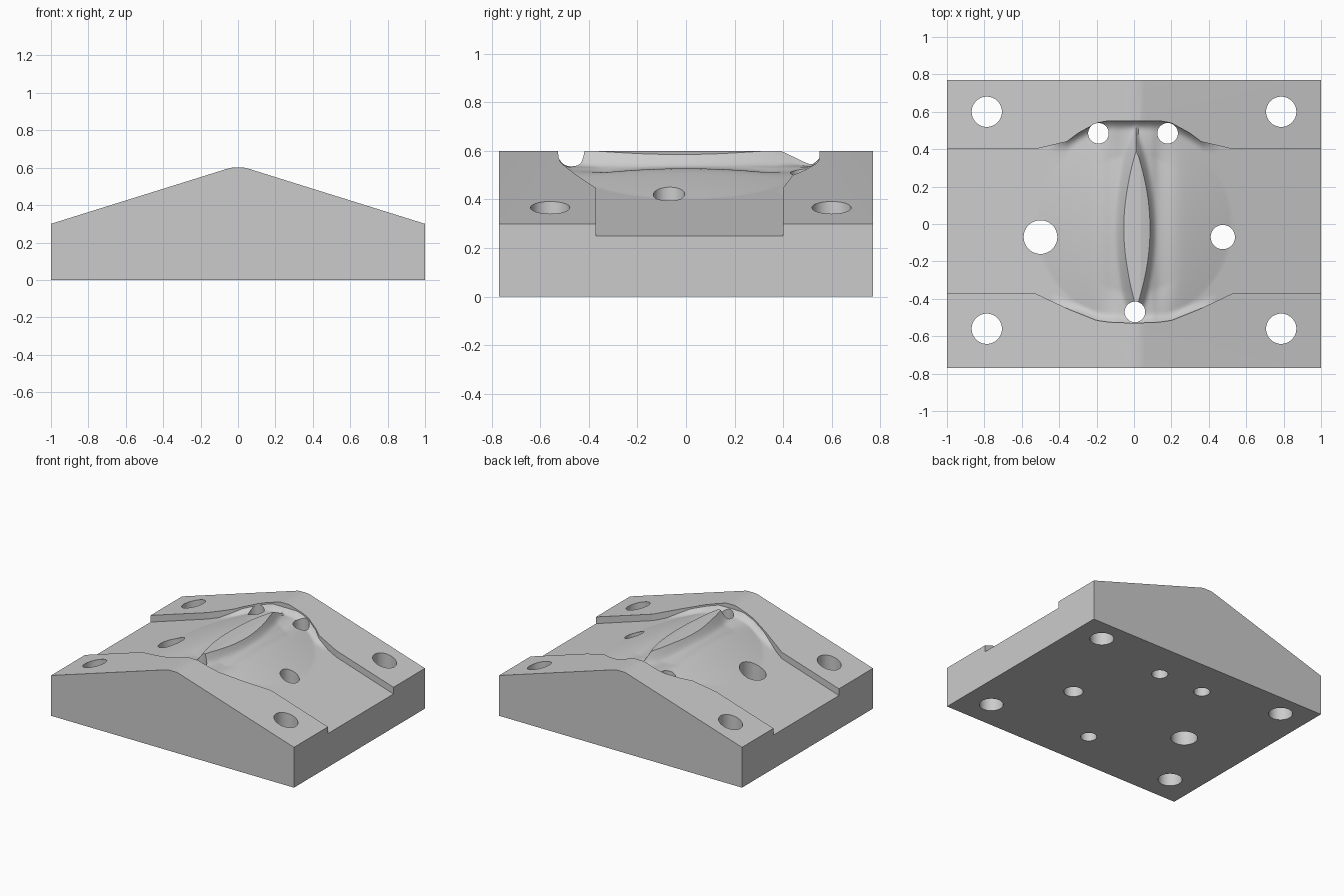
import bpy, bmesh, math
from mathutils import Matrix

cube = bpy.data.objects.get("Cube")
if cube:
    bpy.data.objects.remove(cube, do_unlink=True)

grey = bpy.data.materials.new("plain grey")
grey.use_nodes = True
COLOUR = (0.6, 0.6, 0.6, 1)
grey.diffuse_color = COLOUR
grey.node_tree.nodes["Principled BSDF"].inputs["Base Color"].default_value = COLOUR


def make_object(name, bm):
    bmesh.ops.recalc_face_normals(bm, faces=bm.faces)
    mesh = bpy.data.meshes.new(name)
    bm.to_mesh(mesh)
    bm.free()
    mesh.materials.append(grey)
    obj = bpy.data.objects.new(name, mesh)
    bpy.context.collection.objects.link(obj)
    return obj


def cut(target, cutter):
    cutter.hide_render = True
    mod = target.modifiers.new("cut", 'BOOLEAN')
    mod.operation = 'DIFFERENCE'
    mod.solver = 'EXACT'
    mod.object = cutter
    bpy.context.view_layer.objects.active = target
    bpy.ops.object.modifier_apply(modifier=mod.name)
    bpy.data.objects.remove(cutter, do_unlink=True)


def clamp(v):
    return max(0.0, min(1.0, v))


def smooth(v):
    v = clamp(v)
    return v * v * (3 - 2 * v)


def interpolate(points, x):
    for (x0, y0), (x1, y1) in zip(points, points[1:]):
        if x <= x1:
            return y0 + (y1 - y0) * (x - x0) / (x1 - x0)
    return points[-1][1]


# Gabled block
profile = [(-1, 0), (1, 0), (1, 0.3), (0.055, 0.595), (0.035, 0.6),
           (-0.035, 0.6), (-0.055, 0.595), (-1, 0.3)]
bm = bmesh.new()
face = bm.faces.new([bm.verts.new((x, -0.77, z)) for x, z in profile])
extruded = bmesh.ops.extrude_face_region(bm, geom=[face])["geom"]
bmesh.ops.translate(bm, vec=(0, 1.54, 0),
                    verts=[v for v in extruded if isinstance(v, bmesh.types.BMVert)])
block = make_object("mould_block", bm)

# Plan outline of the cross channel, widening into the hollow (by distance from centre)
FRONT = [(0, -0.53), (0.13, -0.525), (0.2, -0.515), (0.35, -0.455), (0.53, -0.37)]
BACK = [(0, 0.55), (0.15, 0.55), (0.2, 0.54), (0.3, 0.485), (0.36, 0.44), (0.53, 0.4)]


def floor_height(x, y, edge):
    low = 0.566 - 0.316 * max(abs(x), 0.1)
    # Soft swelling with a groove on each side of the ridge
    swell = max(0, 1 - (x / 0.52) ** 2 - (y / 0.52) ** 2)
    low += 0.04 * swell
    low -= 0.03 * math.exp(-((abs(x - 0.015) - 0.11) / 0.07) ** 2) * clamp(swell * 2)
    # Rounded foot of the hollow's end walls
    low += 0.035 * clamp(1 - edge / 0.05) ** 2 * clamp((0.45 - abs(x)) / 0.15)
    # Central ridge, rising through the roof so a leaf-shaped crest stays
    side = x - 0.015
    half = 0.055 * (1 - ((y + 0.03) / 0.4) ** 2)
    width = 0.05 if side > 0 else 0.07
    rise = smooth(0.5 - (abs(side) - half) / (2 * width)) * clamp((y + 0.5) / 0.08)
    return low + (0.675 - low) * rise


columns = [-1.1] + [-0.54 + 1.08 * i / 90 for i in range(91)] + [1.1]
ROWS = 80
bm = bmesh.new()
bottom, top = [], []
for x in columns:
    y0, y1 = interpolate(FRONT, abs(x)), interpolate(BACK, abs(x))
    ys = [y0 + (y1 - y0) * j / ROWS for j in range(ROWS + 1)]
    bottom.append([bm.verts.new((x, y, floor_height(x, y, min(y - y0, y1 - y)))) for y in ys])
    top.append([bm.verts.new((x, y, 0.9)) for y in ys])
last = len(columns) - 1
for i in range(last):
    for layer in (bottom, top):
        for j in range(ROWS):
            bm.faces.new((layer[i][j], layer[i + 1][j], layer[i + 1][j + 1], layer[i][j + 1]))
    for j in (0, ROWS):
        bm.faces.new((bottom[i][j], bottom[i + 1][j], top[i + 1][j], top[i][j]))
for i in (0, last):
    for j in range(ROWS):
        bm.faces.new((bottom[i][j], bottom[i][j + 1], top[i][j + 1], top[i][j]))
cut(block, make_object("hollow_cutter", bm))

# Bolt holes at the corners and vent holes around the hollow
holes = [(sx * 0.787, y, 0.081) for sx in (-1, 1) for y in (-0.56, 0.6)]
holes += [(-0.19, 0.485, 0.055), (0.18, 0.485, 0.055), (0.005, -0.47, 0.055),
          (-0.5, -0.07, 0.09), (0.475, -0.07, 0.065)]
bm = bmesh.new()
for x, y, r in holes:
    bmesh.ops.create_cone(bm, cap_ends=True, segments=48, radius1=r, radius2=r, depth=2,
                          matrix=Matrix.Translation((x, y, 0.4)))
cut(block, make_object("hole_cutter", bm))

bpy.ops.object.select_all(action='DESELECT')
block.select_set(True)
bpy.context.view_layer.objects.active = block
bpy.ops.object.shade_smooth_by_angle(angle=math.radians(30))
